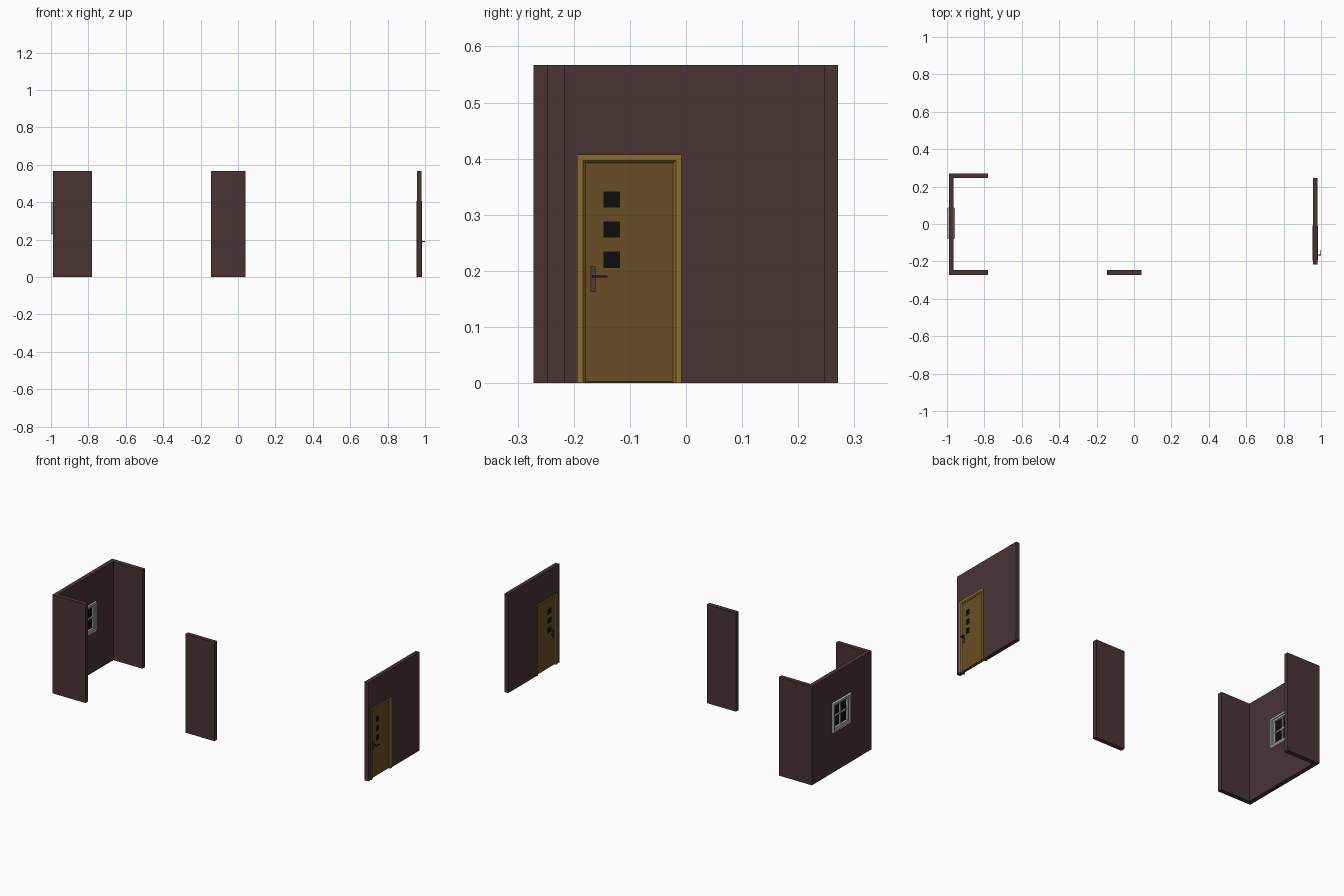
import bpy, bmesh

if "Cube" in bpy.data.objects:
    bpy.data.objects.remove(bpy.data.objects["Cube"])


def material(name, rgb):
    m = bpy.data.materials.new(name)
    m.diffuse_color = (*rgb, 1)
    m.use_nodes = True
    m.node_tree.nodes["Principled BSDF"].inputs["Base Color"].default_value = m.diffuse_color
    return m


WALL = material("dark_plum_wall", (0.068, 0.034, 0.036))
DOOR = material("brown_wood", (0.140, 0.075, 0.019))
TRIM = material("golden_wood", (0.260, 0.150, 0.027))
GLASS = material("black_glass", (0.004, 0.004, 0.004))
GREY = material("window_grey", (0.50, 0.50, 0.49))
PLATE = material("bronze_plate", (0.075, 0.042, 0.040))
LEVER = material("dark_metal", (0.018, 0.012, 0.010))


def finish(name, bm, mat):
    bmesh.ops.recalc_face_normals(bm, faces=bm.faces)
    me = bpy.data.meshes.new(name)
    bm.to_mesh(me)
    bm.free()
    me.materials.append(mat)
    ob = bpy.data.objects.new(name, me)
    bpy.context.collection.objects.link(ob)
    return ob


def box(name, x, y, z, mat):
    bm = bmesh.new()
    bmesh.ops.create_cube(bm, size=1)
    for v in bm.verts:
        for i, (a, b) in enumerate((x, y, z)):
            v.co[i] = a if v.co[i] < 0 else b
    return finish(name, bm, mat)


def sweep(name, loops, mat, closed=True):
    """Bridge point loops in order, back to the first; open paths get end caps."""
    bm = bmesh.new()
    rings = [[bm.verts.new(p) for p in loop] for loop in loops]
    n = len(rings[0])
    for k, a in enumerate(rings):
        b = rings[(k + 1) % len(rings)]
        for i in range(n if closed else n - 1):
            j = (i + 1) % n
            bm.faces.new((a[i], a[j], b[j], b[i]))
    if not closed:
        for i in (0, n - 1):
            bm.faces.new([r[i] for r in rings])
    return finish(name, bm, mat)


def rect(x, y, z, d=0):
    """Rectangle in the yz plane, shrunk by d."""
    (a, b), (c, e) = y, z
    return [(x, a + d, c + d), (x, b - d, c + d), (x, b - d, e - d), (x, a + d, e - d)]


def arch(x, d=0):
    """Door surround path, shrunk by d and open at the floor."""
    a, b, h = -0.194 + d, -0.008 - d, 0.407 - d
    return [(x, a, 0), (x, a, h), (x, b, h), (x, b, 0)]


H = 0.567
Y0, Y1, T = -0.2715, 0.2705, 0.025

# Window wall with an opening, and its two side walls
X0, X1 = -0.99, -0.965
WY, WZ = (-0.08, 0.088), (0.228, 0.402)
wall_rect = ((Y0, Y1), (0, H))
sweep("window_wall", [rect(X0, *wall_rect), rect(X1, *wall_rect),
                      rect(X1, WY, WZ, 0.01), rect(X0, WY, WZ, 0.01)], WALL)
box("front_side_wall", (X1, -0.78), (Y0, Y0 + T), (0, H), WALL)
box("back_side_wall", (X1, -0.78), (Y1 - T, Y1), (0, H), WALL)

# Free-standing middle panel
box("middle_panel", (-0.145, 0.04), (Y0, Y0 + T), (0, H), WALL)

# Window: casing, sash, glass and glazing bars
xa, xb = -1.0, -0.958
sweep("window_casing", [rect(xa, WY, WZ, 0.003), rect(X0, WY, WZ), rect(X1, WY, WZ),
                        rect(xb, WY, WZ, 0.003), rect(xb, WY, WZ, 0.014),
                        rect(xa, WY, WZ, 0.014)], GREY)
sweep("window_sash", [rect(-0.992, WY, WZ, 0.014), rect(-0.964, WY, WZ, 0.014),
                      rect(-0.964, WY, WZ, 0.024), rect(-0.992, WY, WZ, 0.024)], GREY)
box("window_glass", (-0.980, -0.975), (WY[0] + 0.02, WY[1] - 0.02),
    (WZ[0] + 0.02, WZ[1] - 0.02), GLASS)
yc, zc = sum(WY) / 2, sum(WZ) / 2
box("window_upright_bar", (-0.987, -0.968), (yc - 0.004, yc + 0.004),
    (WZ[0] + 0.02, WZ[1] - 0.02), GREY)
box("window_cross_bar", (-0.986, -0.969), (WY[0] + 0.02, WY[1] - 0.02),
    (zc - 0.004, zc + 0.004), GREY)

# Door wall: a profile with the doorway notched out of it
DX0, DX1 = 0.958, 0.981
profile = [(-0.217, 0), (-0.217, H), (0.247, H), (0.247, 0),
           (-0.016, 0), (-0.016, 0.399), (-0.186, 0.399), (-0.186, 0)]
bm = bmesh.new()
face = bm.faces.new([bm.verts.new((DX0, y, z)) for y, z in profile])
ext = bmesh.ops.extrude_face_region(bm, geom=[face])
bmesh.ops.translate(bm, vec=(DX1 - DX0, 0, 0),
                    verts=[g for g in ext["geom"] if isinstance(g, bmesh.types.BMVert)])
bmesh.ops.triangulate(bm, faces=[f for f in bm.faces if len(f.verts) > 4])
finish("door_wall", bm, WALL)

# Door surround with a sloping inner lip
sweep("door_surround", [arch(0.954), arch(0.985), arch(0.985, 0.010),
                        arch(0.979, 0.015), arch(0.960, 0.015), arch(0.954, 0.010)],
      TRIM, closed=False)

# Door leaf with three small square lights
box("door_leaf", (0.961, 0.978), (-0.1795, -0.0225), (0.003, 0.3925), DOOR)
for i in range(3):
    z = 0.327 - 0.0535 * i
    y, zz = (-0.149, -0.116), (z - 0.0165, z + 0.0165)
    box(f"door_light_{i + 1}", (0.9602, 0.9788), (-0.147, -0.118),
        (z - 0.0145, z + 0.0145), GLASS)
    sweep(f"door_light_rim_{i + 1}",
          [rect(0.9595, y, zz), rect(0.9795, y, zz),
           rect(0.9795, y, zz, 0.002), rect(0.9595, y, zz, 0.002)], DOOR)

# Handle: plates, spindle and lever outside, slim lever inside
box("handle_plate", (0.978, 0.982), (-0.170, -0.161), (0.162, 0.209), PLATE)
box("inner_handle_plate", (0.957, 0.961), (-0.170, -0.161), (0.162, 0.209), PLATE)
box("handle_spindle", (0.982, 0.997), (-0.1675, -0.1635), (0.188, 0.192), LEVER)
box("handle_lever", (0.996, 1.0), (-0.1675, -0.140), (0.188, 0.192), LEVER)
box("inner_handle_lever", (0.954, 0.957), (-0.1675, -0.140), (0.188, 0.192), LEVER)
